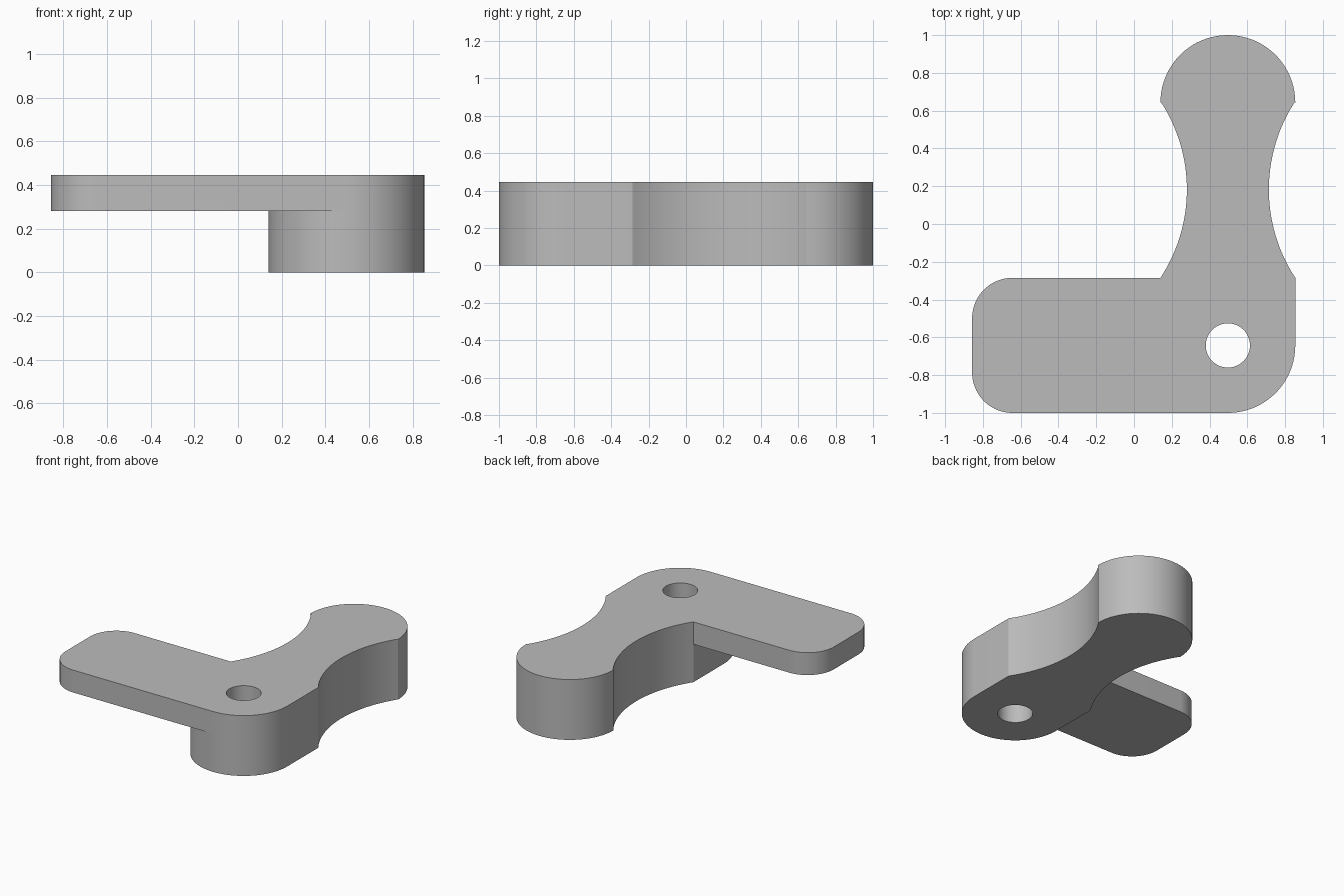
import bpy
import bmesh
from math import sin, cos, radians, asin, degrees

cube = bpy.data.objects.get("Cube")
if cube:
    bpy.data.objects.remove(cube, do_unlink=True)

HEIGHT, PLATE_Z = 0.445, 0.28
CX, R = 0.497, 0.357           # body axis and end radius
END_Y, NECK_Y = 0.643, -0.285  # end circle centres, start of the waist
LEFT, CORNER = -0.857, 0.214   # plate end and its corner radius

grey = bpy.data.materials.new("plain grey")
grey.diffuse_color = (0.5, 0.5, 0.5, 1)
grey.use_nodes = True
grey.node_tree.nodes["Principled BSDF"].inputs["Base Color"].default_value = (0.5, 0.5, 0.5, 1)


def arc(cx, cy, r, start, end, steps=24):
    angles = [radians(start + (end - start) * i / steps) for i in range(steps + 1)]
    return [(cx + r * cos(a), cy + r * sin(a)) for a in angles]


def prism(name, outline, z0, z1):
    bm = bmesh.new()
    face = bm.faces.new([bm.verts.new((x, y, z0)) for x, y in outline])
    top = bmesh.ops.extrude_face_region(bm, geom=[face])["geom"]
    bmesh.ops.translate(bm, vec=(0, 0, z1 - z0),
                        verts=[v for v in top if isinstance(v, bmesh.types.BMVert)])
    bmesh.ops.remove_doubles(bm, verts=bm.verts, dist=0.0001)
    bmesh.ops.recalc_face_normals(bm, faces=bm.faces)
    mesh = bpy.data.meshes.new(name)
    bm.to_mesh(mesh)
    bm.free()
    mesh.materials.append(grey)
    obj = bpy.data.objects.new(name, mesh)
    bpy.context.collection.objects.link(obj)
    return obj


def combine(target, tool, operation):
    mod = target.modifiers.new(operation.title(), "BOOLEAN")
    mod.object, mod.operation, mod.solver = tool, operation, "EXACT"
    bpy.context.view_layer.objects.active = target
    bpy.ops.object.modifier_apply(modifier=mod.name)
    bpy.data.objects.remove(tool, do_unlink=True)


# Waisted body: round ends joined by concave sides
half, sag = (0.65 - NECK_Y) / 2, 0.14
waist_r = (half ** 2 + sag ** 2) / (2 * sag)
waist_y = NECK_Y + half
sweep = degrees(asin(half / waist_r))
offset = R - sag + waist_r
body = prism("bracket",
             arc(CX, -END_Y, R, 180, 360, 40)
             + arc(CX + offset, waist_y, waist_r, 180 + sweep, 180 - sweep, 32)
             + arc(CX, END_Y, R, 0, 180, 40)
             + arc(CX - offset, waist_y, waist_r, sweep, -sweep, 32),
             0, HEIGHT)

# Thin side plate with rounded outer corners, flush with the top
plate = prism("side_plate",
              arc(LEFT + CORNER, NECK_Y - CORNER, CORNER, 90, 180)
              + arc(LEFT + CORNER, -END_Y - R + CORNER, CORNER, 180, 270)
              + [(CX, -END_Y - R), (CX, NECK_Y)],
              PLATE_Z, HEIGHT)
combine(body, plate, "UNION")

# Through hole at the plate end
hole = prism("hole_cutter", arc(CX, -END_Y, 0.117, 0, 360, 48), -0.1, HEIGHT + 0.1)
combine(body, hole, "DIFFERENCE")

bpy.ops.object.select_all(action="DESELECT")
body.select_set(True)
bpy.context.view_layer.objects.active = body
bpy.ops.object.shade_smooth_by_angle(angle=radians(20))
